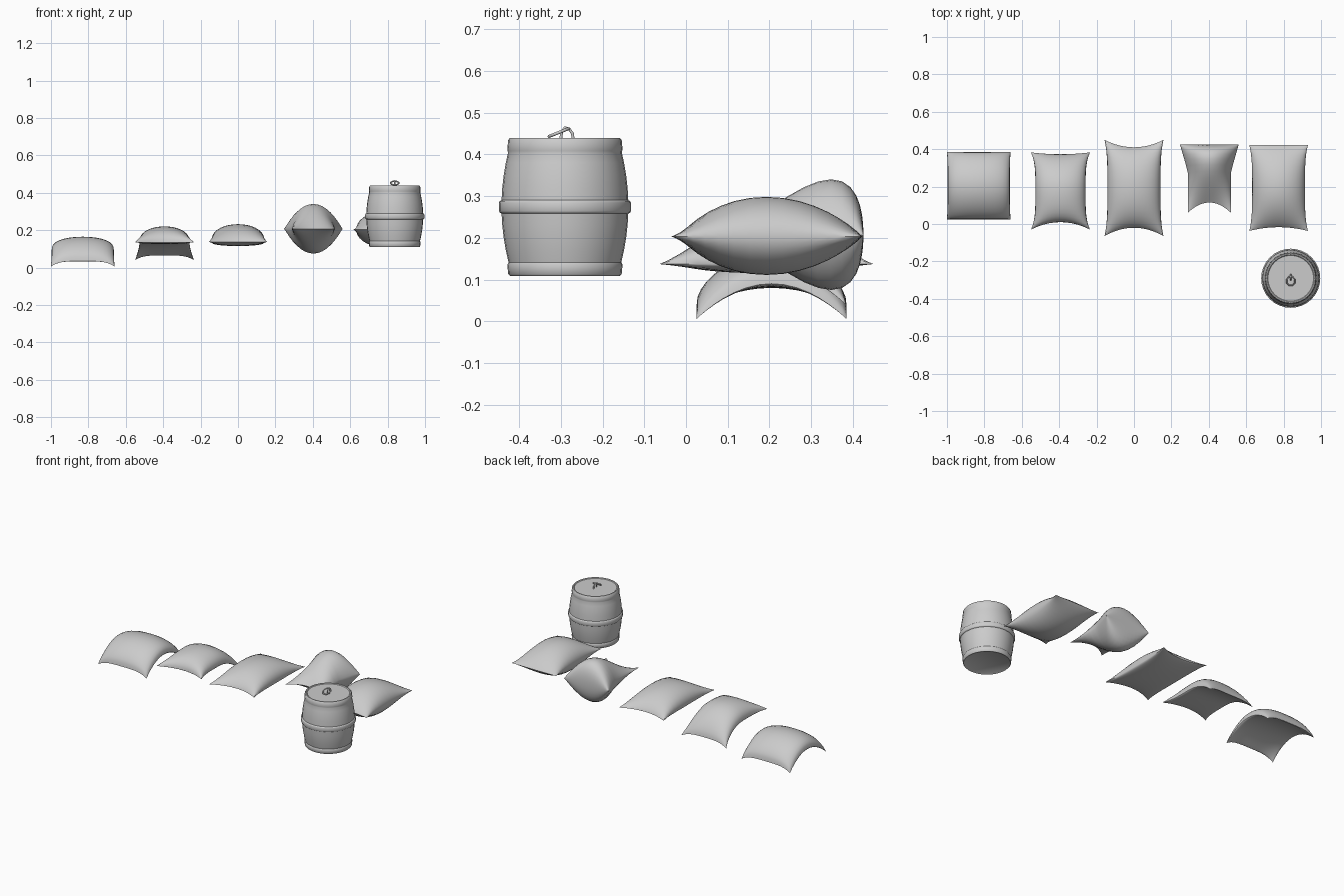
import bpy
import bmesh
import math
from mathutils import Vector

cube = bpy.data.objects.get("Cube")
if cube:
    bpy.data.objects.remove(cube, do_unlink=True)

grey = bpy.data.materials.new("plain grey")
grey.use_nodes = True
COLOUR = (0.6, 0.6, 0.6, 1)
grey.diffuse_color = COLOUR
grey.node_tree.nodes["Principled BSDF"].inputs["Base Color"].default_value = COLOUR


def finish(name, bm, angle=40):
    bmesh.ops.recalc_face_normals(bm, faces=bm.faces)
    mesh = bpy.data.meshes.new(name)
    bm.to_mesh(mesh)
    bm.free()
    mesh.materials.append(grey)
    obj = bpy.data.objects.new(name, mesh)
    bpy.context.collection.objects.link(obj)
    bpy.ops.object.select_all(action="DESELECT")
    obj.select_set(True)
    bpy.context.view_layer.objects.active = obj
    bpy.ops.object.shade_smooth_by_angle(angle=math.radians(angle))
    return obj


def pillow(name, place, seam, up, down, puff, n=18):
    """Two puffed sheets joined along a shared seam.
    place(u, v) gives x, y; seam(u, v) the height; puff(u, v) the fullness."""
    bm = bmesh.new()
    steps = [math.sin(math.pi / 2 * (2 * i / n - 1)) for i in range(n + 1)]
    sheets = []
    for swell in (up, -down):
        rows = []
        for j, v in enumerate(steps):
            row = []
            for i, u in enumerate(steps):
                edge = i in (0, n) or j in (0, n)
                if edge and sheets:
                    row.append(sheets[0][j][i])
                    continue
                x, y = place(u, v)
                z = seam(u, v) + (0 if edge else swell * puff(u, v))
                row.append(bm.verts.new((x, y, z)))
            rows.append(row)
        sheets.append(rows)
    for rows in sheets:
        for a, b in zip(rows, rows[1:]):
            for i in range(n):
                bm.faces.new((a[i], a[i + 1], b[i + 1], b[i]))
    return finish(name, bm)


def outline(cx, half_x, front, back, waist, front_dip, back_dip):
    """Rectangle with a drawn-in waist and concave ends."""
    def place(u, v):
        x = cx + half_x * u * (1 - waist * (1 - v ** 4))
        y = (front + back) / 2 + v * (back - front) / 2
        dip = front_dip * max(0, -v) ** 2 - back_dip * max(0, v) ** 2
        return x, y + dip * (1 - u * u)
    return place


def fullness(eu, ev):
    return lambda u, v: max(0, 1 - u * u) ** eu * max(0, 1 - v * v) ** ev


# Pillow sagging at both ends
pillow("draped_pillow", outline(-0.83, 0.17, 0.025, 0.385, 0.02, 0.0, 0.0),
       lambda u, v: 0.09 - 0.055 * v * v - 0.03 * u ** 4 * v * v,
       0.075, 0.01, fullness(0.35, 0.35))

# Pillow folded down over its back end
pillow("folded_pillow", outline(-0.393, 0.158, -0.03, 0.383, 0.15, 0.04, 0.01),
       lambda u, v: 0.135 - max(0, v) ** 2 * (0.07 + 0.025 * u ** 4),
       0.085, 0.01, fullness(0.4, 0.5))

# Flat pillow with pulled corners
pillow("flat_pillow", outline(0, 0.158, -0.065, 0.45, 0.1, 0.045, 0.04),
       lambda u, v: 0.137, 0.095, 0.022, fullness(0.4, 0.75))


# Pillow pressed flat against an upright plane at the back
def pressed_place(u, v):
    w = (v + 1) / 2
    f = 1 - (1 - w) ** 2.2
    half_x = 0.115 + 0.042 * max(0, (f - 0.6) / 0.4)
    y = 0.06 + 0.365 * f + 0.055 * (1 - u * u) * (1 - f) ** 2
    return 0.403 + half_x * u, y


pillow("pressed_pillow", pressed_place, lambda u, v: 0.207, 0.133, 0.132,
       lambda u, v: max(0, 1 - u * u) ** 0.7 * math.sin(math.pi * (v + 1) / 2))

# Plump pillow
pillow("plump_pillow", outline(0.773, 0.157, -0.037, 0.422, 0.1, 0.02, 0.0),
       lambda u, v: 0.203, 0.095, 0.092, fullness(0.5, 0.9))

# Barrel body with rims and belly hoop, turned around its axis
CX, CY = 0.838, -0.29


def barrel():
    def stave(z):
        return 0.152 - 0.95 * (z - 0.275) ** 2
    profile = [(0, 0.112), (0.128, 0.112), (0.132, 0.109), (0.136, 0.113),
               (0.138, 0.136), (0.135, 0.141)]
    profile += [(stave(z), z) for z in (0.145, 0.17, 0.2, 0.23, 0.258)]
    profile += [(0.156, 0.26), (0.158, 0.264), (0.158, 0.284), (0.156, 0.288)]
    profile += [(stave(z), z) for z in (0.29, 0.32, 0.35, 0.38, 0.402)]
    profile += [(0.137, 0.408), (0.138, 0.412), (0.136, 0.434), (0.132, 0.439),
                (0.126, 0.439), (0.122, 0.435), (0, 0.435)]
    bm = bmesh.new()
    verts = [bm.verts.new((CX + r, CY, z)) for r, z in profile]
    edges = [bm.edges.new(pair) for pair in zip(verts, verts[1:])]
    bmesh.ops.spin(bm, geom=verts + edges, cent=(CX, CY, 0), axis=(0, 0, 1),
                   angle=math.tau, steps=32)
    bmesh.ops.remove_doubles(bm, verts=bm.verts, dist=0.0001)
    finish("barrel", bm)


barrel()


# Ring and staple on the lid
def rod(name, points, radius, closed):
    curve = bpy.data.curves.new(name, "CURVE")
    curve.dimensions = "3D"
    curve.bevel_depth = radius
    curve.bevel_resolution = 1
    curve.use_fill_caps = True
    spline = curve.splines.new("POLY")
    spline.points.add(len(points) - 1)
    for p, co in zip(spline.points, points):
        p.co = (*co, 1)
    spline.use_cyclic_u = closed
    curve.materials.append(grey)
    bpy.context.collection.objects.link(bpy.data.objects.new(name, curve))


ring = []
for k in range(8):
    a = math.tau * (k + 0.5) / 8
    ring.append(Vector((CX + 0.023 * math.cos(a), -0.305 + 0.025 * math.sin(a),
                        0.452 + 0.01 * math.sin(a))))
rod("lid_ring", ring, 0.004, True)
rod("lid_staple", [(CX, -0.3, 0.433), (CX, -0.298, 0.453), (CX, -0.29, 0.464),
                   (CX, -0.28, 0.461), (CX, -0.272, 0.45), (CX, -0.27, 0.433)],
    0.004, False)
